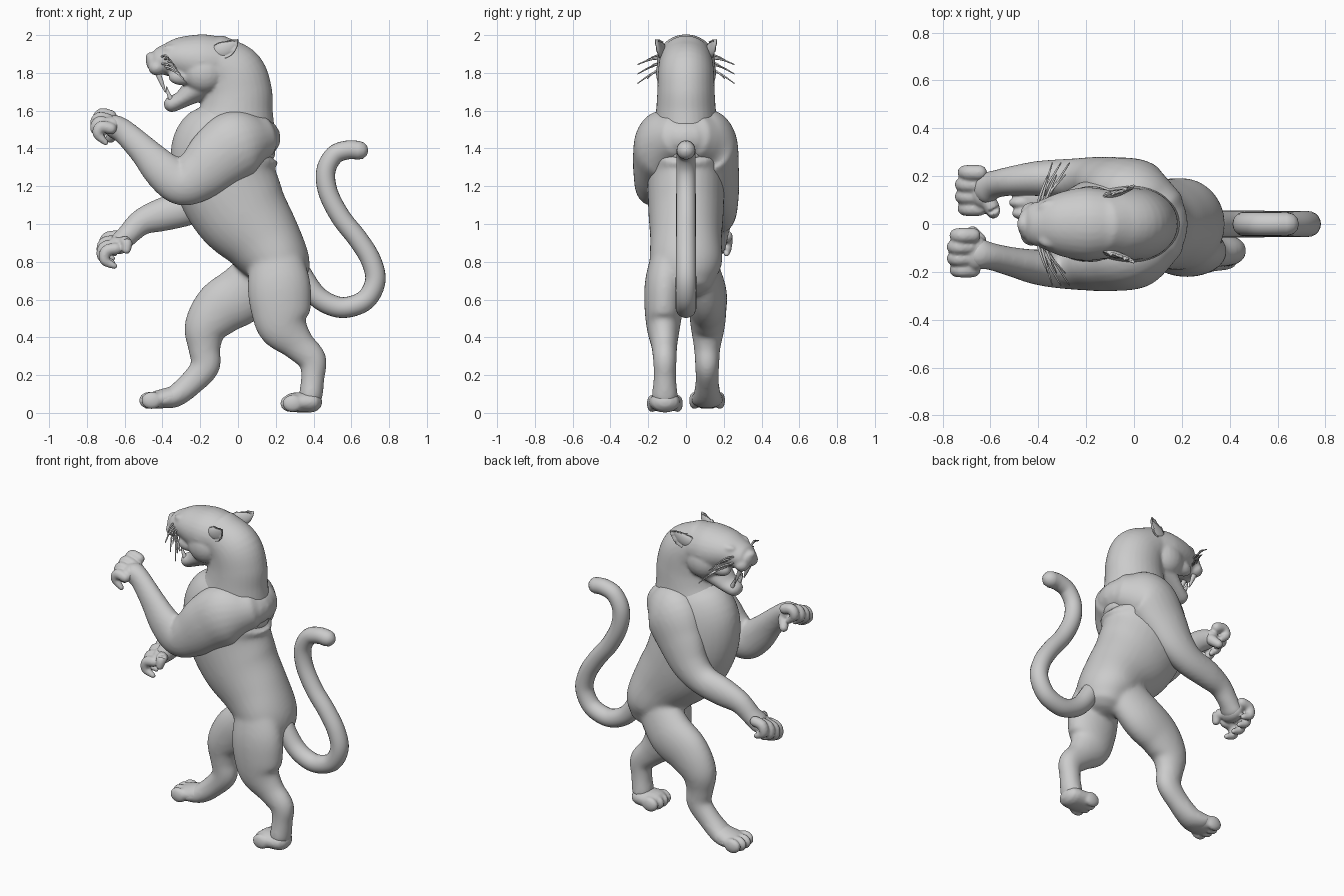
import bpy, bmesh, math
from mathutils import Vector as V

coat = bpy.data.materials.new("stone grey")
coat.diffuse_color = (0.6, 0.6, 0.6, 1)


def spline(pts, steps):
    """Catmull-Rom interpolation of tuples of any length."""
    out = []
    n = len(pts)
    for i in range(n - 1):
        p = [pts[max(i - 1, 0)], pts[i], pts[i + 1], pts[min(i + 2, n - 1)]]
        for k in range(steps):
            t = k / steps
            out.append([0.5 * (2 * b + (c - a) * t + (2 * a - 5 * b + 4 * c - d) * t * t
                               + (3 * b - a - 3 * c + d) * t ** 3) for a, b, c, d in zip(*p)])
    out.append(list(pts[-1]))
    return out


def loft(bm, pts, seg=24, steps=6, cap=1.0):
    """Round-ended tube through (x, y, z, radius in profile, radius sideways)."""
    rows = spline(pts, steps)
    pos = [V(r[:3]) for r in rows]
    n = len(pos)
    rings = []
    for i, r in enumerate(rows):
        t = (pos[min(i + 1, n - 1)] - pos[max(i - 1, 0)]).normalized()
        ref = V((0, 1, 0)) if abs(t.y) < 0.85 else V((0, 0, 1))
        side = (ref - t * ref.dot(t)).normalized()
        up = t.cross(side)
        ends = [0]
        if i == 0:
            ends = [-85, -60, -30, 0]
        elif i == n - 1:
            ends = [0, 30, 60, 85]
        for a in ends:
            c, s = math.cos(math.radians(a)), math.sin(math.radians(a))
            d = min(r[3], r[4]) * cap
            rings.append((pos[i] + t * d * s, side, up, r[3] * c, r[4] * c))
    loops = []
    for c, side, up, rv, rs in rings:
        loops.append([bm.verts.new(c + side * rs * math.cos(k * math.tau / seg)
                                   + up * rv * math.sin(k * math.tau / seg)) for k in range(seg)])
    for a, b in zip(loops, loops[1:]):
        for k in range(seg):
            j = (k + 1) % seg
            bm.faces.new((a[k], a[j], b[j], b[k]))
    bm.faces.new(loops[0][::-1])
    bm.faces.new(loops[-1])


def blob(bm, c, r):
    """Ellipsoid."""
    res = bmesh.ops.create_uvsphere(bm, u_segments=20, v_segments=12, radius=1)
    for v in res["verts"]:
        v.co = V((v.co.x * r[0], v.co.y * r[1], v.co.z * r[2])) + V(c)


def finish(name, bm, voxel=0, smooth=4):
    """Turn the bmesh into an object, fusing overlapping forms if asked."""
    bmesh.ops.recalc_face_normals(bm, faces=bm.faces)
    me = bpy.data.meshes.new(name)
    bm.to_mesh(me)
    bm.free()
    ob = bpy.data.objects.new(name, me)
    bpy.context.collection.objects.link(ob)
    bpy.ops.object.select_all(action='DESELECT')
    bpy.context.view_layer.objects.active = ob
    ob.select_set(True)
    if voxel:
        m = ob.modifiers.new("fuse", 'REMESH')
        m.mode, m.voxel_size = 'VOXEL', voxel
        s = ob.modifiers.new("soften", 'SMOOTH')
        s.factor, s.iterations = 0.5, smooth
        bpy.ops.object.modifier_apply(modifier="fuse")
        bpy.ops.object.modifier_apply(modifier="soften")
    ob.data.materials.clear()
    ob.data.materials.append(coat)
    bpy.ops.object.shade_smooth()


def front_paw(name, base, f, c, s, thumb):
    """Palm, four curled digits and a thumb: f forward, c curl, s spread."""
    bm = bmesh.new()
    base, f, c, s = V(base), V(f), V(c), V(s)
    blob(bm, base - f * .015 + c * .005, (.055, .075, .05))
    for i in (-1.5, -0.5, 0.5, 1.5):
        b = base + s * i - f * 0.012 * abs(i)
        path = [b + f * .01 - c * .01, b + f * .06 - c * .012, b + f * .085 + c * .03, b + f * .05 + c * .07]
        loft(bm, [(*p, r, r) for p, r in zip(path, (.032, .032, .028, .016))], 12, 4)
    loft(bm, thumb, 12)
    finish(name, bm, .007, 3)


def hind_paw(name, path, x, y, z):
    """Sole with a row of four rounded toes."""
    bm = bmesh.new()
    loft(bm, path, 20)
    for i in (-1.5, -0.5, 0.5, 1.5):
        blob(bm, (x + 0.012 * abs(i), y + 0.045 * i, z), (.055, .028, .046))
    finish(name, bm, .008, 4)


# Torso with both hind legs
bm = bmesh.new()
loft(bm, [(.24, 0, .70, .135, .15), (.215, 0, .79, .17, .19), (.125, 0, .925, .21, .19),
          (.01, 0, 1.075, .255, .20), (-.07, 0, 1.25, .273, .205), (-.065, 0, 1.40, .285, .20),
          (-.02, 0, 1.5, .23, .18)], 32, cap=.6)
loft(bm, [(.19, -.085, .86, .13, .09), (.215, -.108, .70, .165, .108), (.225, -.117, .57, .163, .104),
          (.24, -.12, .46, .137, .09), (.318, -.115, .362, .09, .07), (.393, -.112, .282, .076, .063),
          (.396, -.112, .19, .063, .06), (.385, -.112, .09, .064, .07)])
loft(bm, [(.14, .085, .76, .14, .09), (.03, .11, .635, .155, .105), (-.09, .115, .555, .146, .1),
          (-.17, .115, .45, .117, .09), (-.178, .112, .34, .086, .07), (-.172, .112, .25, .078, .064),
          (-.24, .112, .165, .068, .062), (-.33, .112, .09, .06, .075), (-.40, .112, .068, .046, .09)])
finish("torso_and_hind_legs", bm, .011, 16)
hind_paw("standing_hind_paw", [(.39, -.112, .058, .056, .08), (.29, -.112, .055, .052, .092)], .272, -.112, .05)
hind_paw("stepping_hind_paw", [(-.34, .112, .085, .058, .075), (-.43, .112, .07, .048, .09)], -.475, .112, .066)

# Both forelegs joined by the shoulder yoke
bm = bmesh.new()
blob(bm, (.035, 0, 1.455), (.192, .2, .135))
loft(bm, [(.09, -.07, 1.455, .135, .12), (.0, -.13, 1.425, .182, .14), (-.1, -.16, 1.355, .172, .122),
          (-.2, -.175, 1.265, .144, .104), (-.3, -.185, 1.215, .117, .086), (-.4, -.18, 1.285, .104, .074),
          (-.5, -.16, 1.39, .08, .062), (-.6, -.135, 1.485, .066, .057), (-.65, -.125, 1.515, .064, .067)])
loft(bm, [(.09, .07, 1.455, .135, .12), (.0, .13, 1.425, .182, .14), (-.08, .165, 1.30, .158, .116),
          (-.16, .185, 1.17, .124, .096), (-.26, .19, 1.09, .096, .084), (-.4, .19, 1.05, .089, .074),
          (-.51, .18, 1.01, .071, .062), (-.585, .165, .94, .059, .059), (-.62, .15, .905, .058, .07)])
finish("forelegs_and_shoulders", bm, .01, 12)
front_paw("raised_front_paw", (-.68, -.12, 1.53), (-1, 0, .15), (.15, 0, -1), (0, .048, .022),
          [(-.65, -.07, 1.49, .034, .034), (-.675, -.035, 1.455, .027, .027)])
front_paw("lowered_front_paw", (-.65, .14, .89), (-1, 0, -.3), (.4, 0, -1), (0, .05, .022),
          [(-.61, .10, .90, .034, .034), (-.59, .06, .90, .032, .032), (-.59, .045, .865, .024, .024)])

# Neck, skull, muzzle, jaw
bm = bmesh.new()
loft(bm, [(-.045, 0, 1.42, .25, .18), (-.02, 0, 1.52, .22, .168), (-.006, 0, 1.61, .192, .158),
          (-.002, 0, 1.70, .182, .152), (-.025, 0, 1.79, .170, .149), (-.1, 0, 1.858, .142, .142)], 32)
loft(bm, [(-.1, 0, 1.858, .134, .142), (-.2, 0, 1.864, .141, .154), (-.3, 0, 1.874, .118, .136),
          (-.38, 0, 1.868, .086, .104), (-.435, 0, 1.86, .064, .082), (-.45, 0, 1.86, .05, .065)], 28, cap=.75)
loft(bm, [(-.13, 0, 1.77, .09, .13), (-.22, 0, 1.715, .072, .108), (-.3, 0, 1.658, .046, .078),
          (-.35, 0, 1.635, .044, .06)], 24)
blob(bm, (-.465, 0, 1.885), (.025, .038, .024))
for s in (-1, 1):
    blob(bm, (-.18, s * .08, 1.80), (.11, .08, .105))         # cheek
    blob(bm, (-.30, s * .075, 1.78), (.07, .045, .045))       # mouth corner
    blob(bm, (-.43, s * .042, 1.828), (.046, .05, .042))      # lip pad
    blob(bm, (-.35, s * .07, 1.928), (.05, .032, .022))       # brow
finish("head_and_neck", bm, .009, 8)

for s in (-1, 1):
    # Ears: cupped leaf with a dished front
    bm = bmesh.new()
    loft(bm, [(-.14, s * .115, 1.915, .025, .022), (-.10, s * .13, 1.915, .044, .026),
              (-.055, s * .143, 1.93, .042, .02), (-.02, s * .153, 1.957, .025, .012),
              (-.002, s * .16, 1.973, .006, .005)], 20)
    for v in bm.verts:
        if (v.co.y * s - .13 - (v.co.x + .1) * .32) > 0.004:
            v.co.y -= s * .02
    finish("ear", bm)
    # Fangs
    bm = bmesh.new()
    loft(bm, [(-.425, s * .045, 1.80, .016, .014), (-.405, s * .045, 1.75, .012, .01),
              (-.385, s * .045, 1.70, .004, .004)], 10)
    loft(bm, [(-.355, s * .035, 1.66, .014, .012), (-.372, s * .036, 1.70, .008, .008),
              (-.378, s * .036, 1.725, .003, .003)], 10)
    finish("fangs", bm)
    # Whiskers, drooping outward
    bm = bmesh.new()
    for i in range(6):
        x, z = -.405 + .014 * (i % 3), 1.885 - .012 * i
        ex, ez = -.36 + .018 * i, 1.87 - .025 * i
        ey = .205 + .05 * (i % 2)
        loft(bm, [(x, s * .08, z, .006, .006),
                  ((x + ex) / 2, s * (.09 + ey) / 2, (z + ez) / 2 + .015, .0055, .0055),
                  (ex, s * ey, ez, .003, .003)], 6, 4)
    finish("whiskers", bm)

# Tail
bm = bmesh.new()
path = [(.33, .74), (.405, .63), (.488, .573), (.577, .559), (.677, .6), (.727, .7), (.703, .81), (.635, .92),
        (.545, 1.035), (.478, 1.165), (.465, 1.28), (.51, 1.365), (.58, 1.392), (.64, 1.39)]
loft(bm, [(x, 0, z, .057 - .0006 * i, .057 - .0006 * i) for i, (x, z) in enumerate(path)], 20)
finish("tail", bm)
